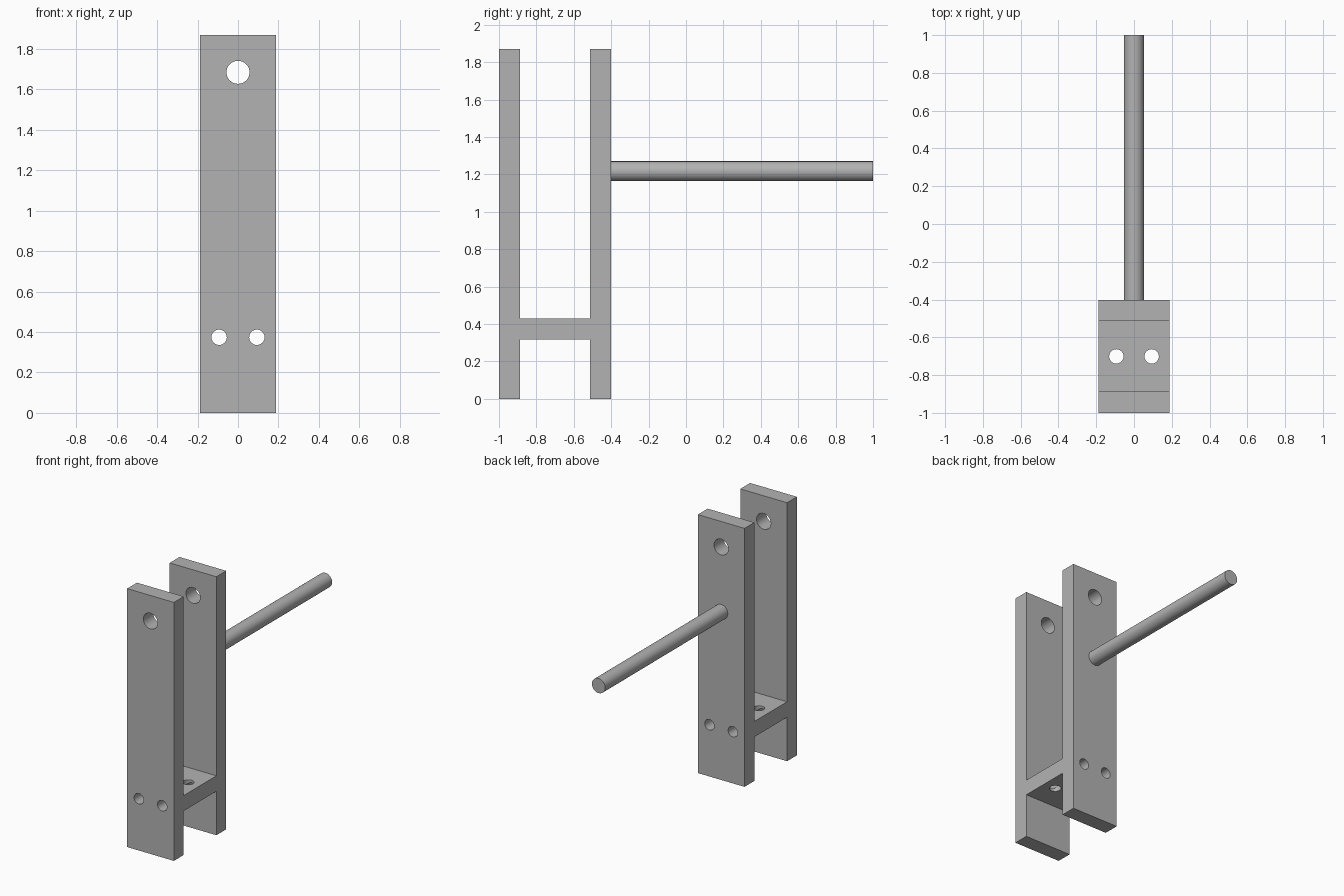
import bpy
import bmesh
import math
from mathutils import Matrix

cube = bpy.data.objects.get("Cube")
if cube:
    bpy.data.objects.remove(cube, do_unlink=True)

HALF_W, HEIGHT = 0.187, 1.87
FRONT, BACK, THICK = -1.0, -0.402, 0.112
SHELF_LOW, SHELF_TOP = 0.318, 0.43
BOLT_X, BOLT_R = 0.0935, 0.038

steel = bpy.data.materials.new("plain_grey")
steel.use_nodes = True
grey = (0.45, 0.45, 0.45, 1)
steel.diffuse_color = grey
steel.node_tree.nodes["Principled BSDF"].inputs["Base Color"].default_value = grey


def add_object(name, bm):
    bmesh.ops.recalc_face_normals(bm, faces=bm.faces)
    mesh = bpy.data.meshes.new(name)
    bm.to_mesh(mesh)
    bm.free()
    mesh.materials.append(steel)
    obj = bpy.data.objects.new(name, mesh)
    bpy.context.collection.objects.link(obj)
    return obj


def cylinder(name, radius, length, center, along_y=True):
    bm = bmesh.new()
    turn = Matrix.Rotation(math.pi / 2 if along_y else 0, 4, "X")
    bmesh.ops.create_cone(bm, cap_ends=True, segments=48, radius1=radius,
                          radius2=radius, depth=length,
                          matrix=Matrix.Translation(center) @ turn)
    return add_object(name, bm)


def smooth(obj):
    bpy.ops.object.select_all(action="DESELECT")
    obj.select_set(True)
    bpy.context.view_layer.objects.active = obj
    bpy.ops.object.shade_smooth_by_angle(angle=math.radians(30))


# H-shaped bracket: two upright plates joined by a shelf
inner_front, inner_back = FRONT + THICK, BACK - THICK
profile = [(FRONT, 0), (inner_front, 0), (inner_front, SHELF_LOW),
           (inner_back, SHELF_LOW), (inner_back, 0), (BACK, 0),
           (BACK, HEIGHT), (inner_back, HEIGHT), (inner_back, SHELF_TOP),
           (inner_front, SHELF_TOP), (inner_front, HEIGHT), (FRONT, HEIGHT)]
bm = bmesh.new()
face = bm.faces.new([bm.verts.new((-HALF_W, y, z)) for y, z in profile])
extruded = bmesh.ops.extrude_face_region(bm, geom=[face])
moved = [v for v in extruded["geom"] if isinstance(v, bmesh.types.BMVert)]
bmesh.ops.translate(bm, verts=moved, vec=(2 * HALF_W, 0, 0))
bracket = add_object("bracket", bm)

# Pivot bore, lengthwise bolt bores and vertical shelf holes
mid_y = (FRONT + BACK) / 2
shelf_z = (SHELF_LOW + SHELF_TOP) / 2
cutters = [cylinder("pivot_cutter", 0.057, 0.8, (0, mid_y, 1.685))]
for side in (-1, 1):
    x = side * BOLT_X
    cutters.append(cylinder("bolt_cutter", BOLT_R, 0.8, (x, mid_y, shelf_z)))
    cutters.append(cylinder("shelf_cutter", BOLT_R, 0.2, (x, mid_y, shelf_z), False))
for cutter in cutters:
    cutter.hide_render = True
    cut = bracket.modifiers.new(cutter.name, "BOOLEAN")
    cut.operation = "DIFFERENCE"
    cut.solver = "EXACT"
    cut.object = cutter

# Bake the holes and discard the cutters
bpy.context.view_layer.update()
evaluated = bracket.evaluated_get(bpy.context.evaluated_depsgraph_get())
drilled = bpy.data.meshes.new_from_object(evaluated)
bracket.modifiers.clear()
bracket.data = drilled
for cutter in cutters:
    bpy.data.objects.remove(cutter, do_unlink=True)
smooth(bracket)

# Round handle projecting from the back plate
handle = cylinder("handle_rod", 0.053, 1 - BACK, (0, (1 + BACK) / 2, 1.217))
smooth(handle)
